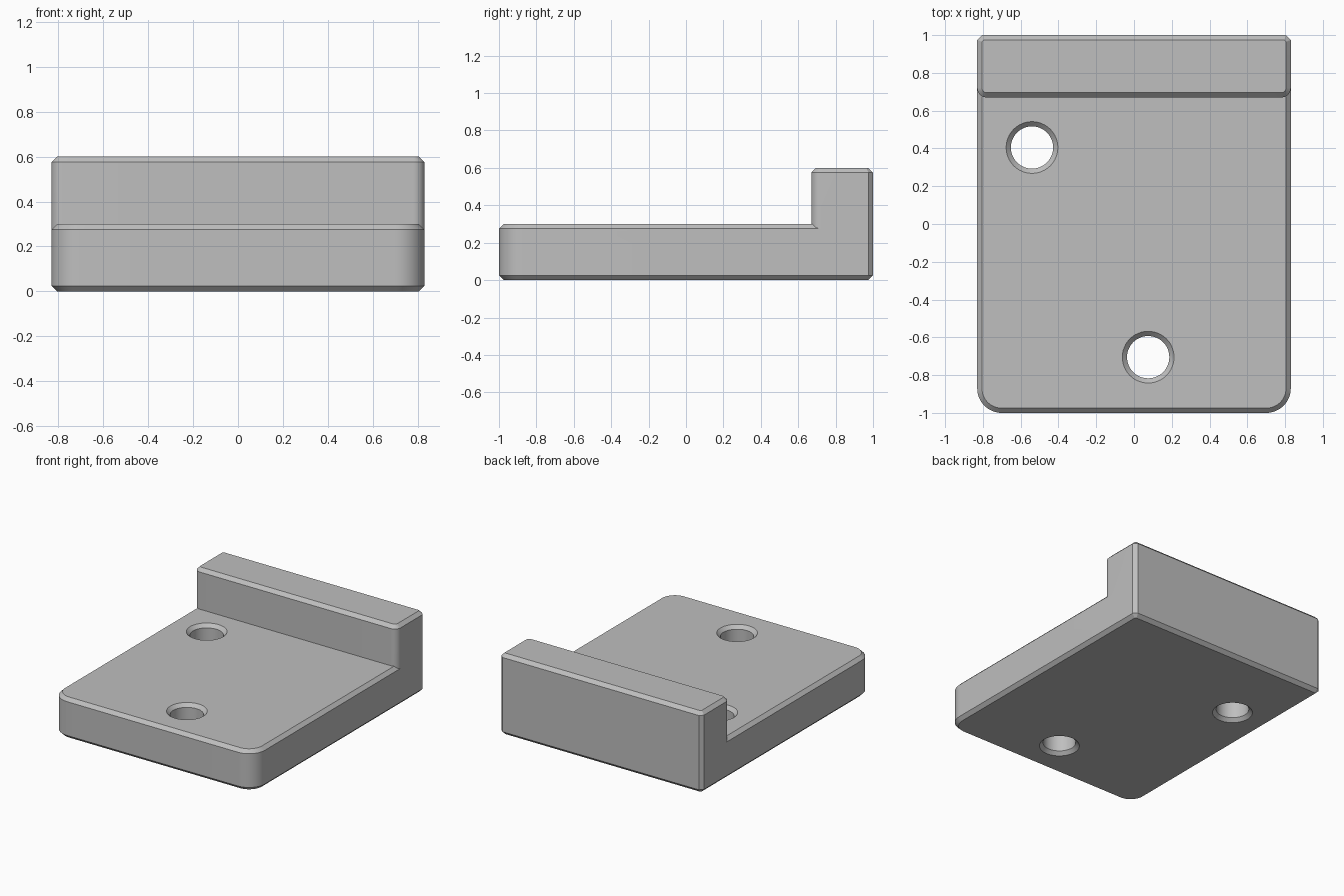
import bpy, bmesh, math

cube = bpy.data.objects.get("Cube")
if cube:
    bpy.data.objects.remove(cube, do_unlink=True)

HALF_W, EDGE = 0.83, 0.025

grey = bpy.data.materials.new("light grey")
grey.use_nodes = True
colour = (0.52, 0.52, 0.52, 1)
grey.diffuse_color = colour
grey.node_tree.nodes["Principled BSDF"].inputs["Base Color"].default_value = colour


def outline(front, radius, inset):
    """Rounded front corners, chamfered back corners, offset inwards by inset."""
    r = radius - inset
    x, leg = HALF_W - inset, EDGE - inset * (2 - math.sqrt(2))
    cx, cy, back = HALF_W - radius, front + radius, 1 - inset
    arc = [(cx + r * math.sin(a), cy - r * math.cos(a))
           for a in (math.pi / 2 * i / 16 for i in range(17))]
    right = arc + [(x, back - leg), (x - leg, back)]
    return right + [(-px, py) for px, py in reversed(right)]


def loft(name, layers):
    """Closed solid through a stack of (z, outline) layers."""
    bm = bmesh.new()
    rings = [[bm.verts.new((x, y, z)) for x, y in pts] for z, pts in layers]
    n = len(rings[0])
    bm.faces.new(rings[0][::-1])
    bm.faces.new(rings[-1])
    for low, high in zip(rings, rings[1:]):
        for i in range(n):
            j = (i + 1) % n
            bm.faces.new((low[i], low[j], high[j], high[i]))
    bmesh.ops.recalc_face_normals(bm, faces=bm.faces)
    mesh = bpy.data.meshes.new(name)
    bm.to_mesh(mesh)
    bm.free()
    mesh.materials.append(grey)
    obj = bpy.data.objects.new(name, mesh)
    bpy.context.collection.objects.link(obj)
    return obj


def circle(cx, cy, r, n=48):
    return [(cx + r * math.cos(math.tau * i / n), cy + r * math.sin(math.tau * i / n))
            for i in range(n)]


# Base plate with chamfered top and bottom edges
base = loft("bracket_body", [
    (0, outline(-1, 0.13, EDGE)), (EDGE, outline(-1, 0.13, 0)),
    (0.3 - EDGE, outline(-1, 0.13, 0)), (0.3, outline(-1, 0.13, EDGE))])

# Raised back wall, rooted inside the plate
wall = loft("back_wall", [
    (0.15, outline(0.67, 0.05, 0)), (0.6 - EDGE, outline(0.67, 0.05, 0)),
    (0.6, outline(0.67, 0.05, EDGE))])
tools = [(wall, 'UNION')]

# Screw holes, countersunk on both sides
for side, cx, cy in (("back", -0.54, 0.405), ("front", 0.075, -0.705)):
    r, wide, out = 0.112, 0.137, 0.05
    hole = loft(side + "_hole_cutter", [
        (-out, circle(cx, cy, wide + out)), (EDGE, circle(cx, cy, r)),
        (0.3 - EDGE, circle(cx, cy, r)), (0.3 + out, circle(cx, cy, wide + out))])
    tools.append((hole, 'DIFFERENCE'))

# Combine the parts into one solid
bpy.ops.object.select_all(action='DESELECT')
bpy.context.view_layer.objects.active = base
base.select_set(True)
for tool, operation in tools:
    mod = base.modifiers.new(tool.name, 'BOOLEAN')
    mod.operation, mod.solver, mod.object = operation, 'EXACT', tool
    bpy.ops.object.modifier_apply(modifier=mod.name)
    bpy.data.objects.remove(tool, do_unlink=True)

bpy.ops.object.shade_smooth_by_angle(angle=math.radians(25))
